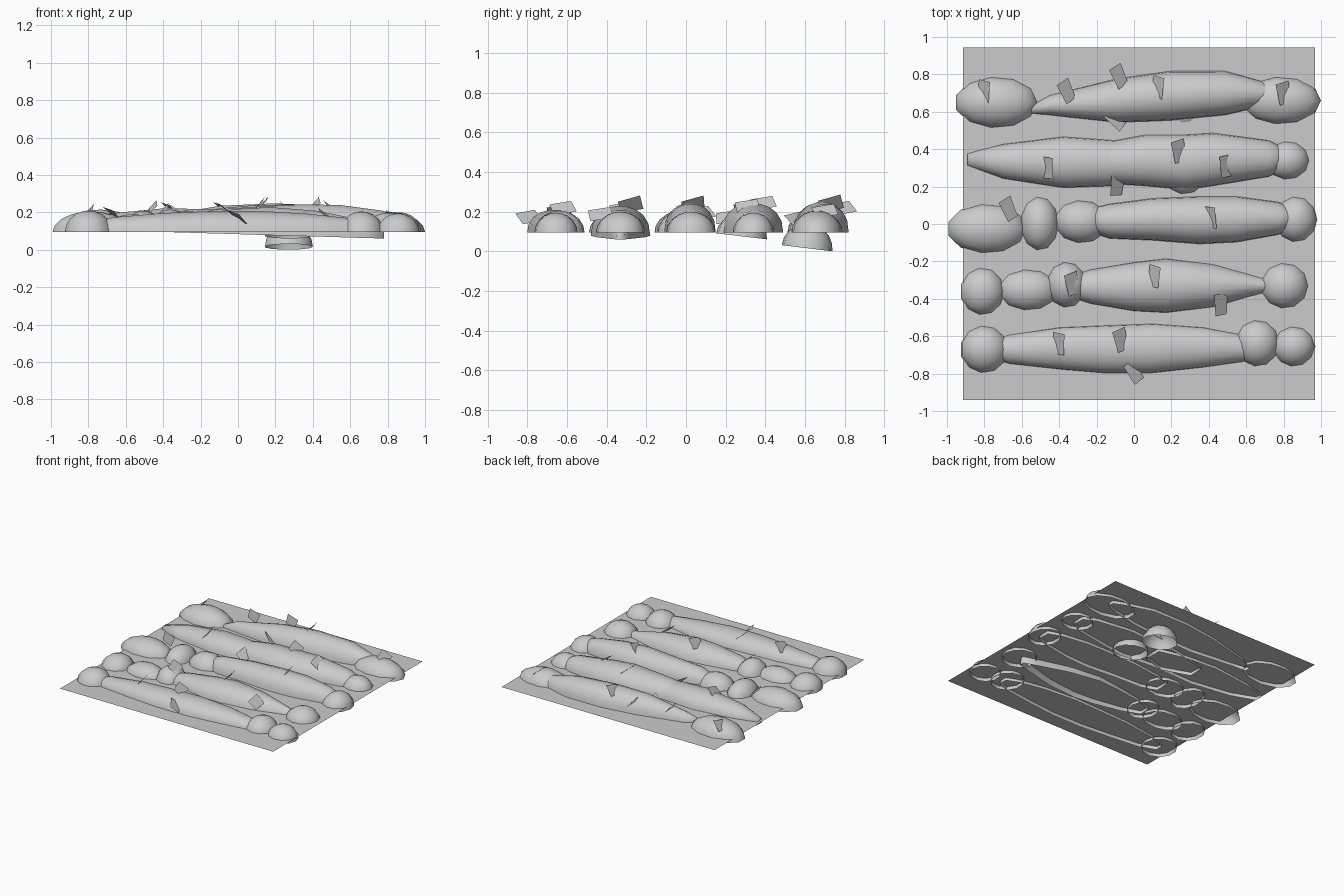
import bpy, bmesh, math
from mathutils import Matrix, Vector, Euler

if "Cube" in bpy.data.objects:
    bpy.data.objects.remove(bpy.data.objects["Cube"])

BASE = 0.095


def finish(name, bm, smooth=True):
    me = bpy.data.meshes.new(name)
    bmesh.ops.recalc_face_normals(bm, faces=bm.faces)
    # open shells: make the outside face upward
    if sum(f.normal.z * f.calc_area() for f in bm.faces) < 0:
        bmesh.ops.reverse_faces(bm, faces=bm.faces)
    for f in bm.faces:
        f.smooth = smooth
    bm.to_mesh(me)
    bm.free()
    ob = bpy.data.objects.new(name, me)
    bpy.context.collection.objects.link(ob)
    return ob


def clod(name, x0, x1, y0, y1, top, base=BASE, tilt=0.0, n=11):
    """Open-bottomed faceted dome filling a rectangle."""
    bm = bmesh.new()
    rings = []
    for deg in (0, 18, 38, 58, 76):
        a = math.radians(deg)
        rings.append([bm.verts.new((math.cos(a) * math.cos(2 * math.pi * i / n),
                                    math.cos(a) * math.sin(2 * math.pi * i / n),
                                    math.sin(a))) for i in range(n)])
    for lo, hi in zip(rings, rings[1:]):
        for i in range(n):
            j = (i + 1) % n
            bm.faces.new((lo[i], lo[j], hi[j], hi[i]))
    tip = bm.verts.new((0, 0, 1))
    for i in range(n):
        bm.faces.new((rings[-1][i], rings[-1][(i + 1) % n], tip))
    m = (Matrix.Translation(((x0 + x1) / 2, (y0 + y1) / 2, base))
         @ Matrix.Rotation(tilt, 4, 'X')
         @ Matrix.Diagonal(((x1 - x0) / 2, (y1 - y0) / 2, top - base, 1)))
    bm.transform(m)
    return finish(name, bm)


def ridge(name, stations, top, slope=0.0, n=9):
    """Long half-round mound lofted through (x, y_low, y_high) stations."""
    bm = bmesh.new()
    widest = max(b - a for _, a, b in stations)
    rows = []
    for x, a, b in stations:
        h = (top - BASE) * ((b - a) / widest) ** 0.7
        z = BASE + slope * (x - stations[0][0])
        rows.append([bm.verts.new((x, (a + b) / 2 + (b - a) / 2 * math.cos(math.pi * i / n),
                                   z + (h + BASE - z) * math.sin(math.pi * i / n) ** 0.85))
                     for i in range(n + 1)])
    for p, q in zip(rows, rows[1:]):
        for i in range(n):
            bm.faces.new((p[i], p[i + 1], q[i + 1], q[i]))
    bm.faces.new(rows[0])
    bm.faces.new(rows[-1])
    return finish(name, bm)


# Flat soil sheet
bm = bmesh.new()
bm.faces.new([bm.verts.new(p) for p in ((-.914, -.94, .12), (.968, -.94, .12),
                                        (.968, .945, .12), (-.914, .945, .12))])
finish("soil_sheet", bm)

# Long furrow mounds
ridge("ridge_back", [(-.56, .59, .63), (-.45, .58, .69), (-.09, .54, .78), (.19, .55, .82),
                     (.49, .58, .82), (.7, .63, .76), (.8, .67, .72)], .25)
ridge("ridge_second_left", [(-.89, .31, .38), (-.7, .24, .43), (-.38, .19, .47),
                            (-.1, .2, .45), (.1, .26, .4)], .225)
ridge("ridge_second_right", [(-.3, .28, .4), (-.1, .21, .45), (.06, .2, .48), (.27, .18, .48),
                             (.42, .2, .49), (.72, .25, .45), (.82, .3, .4)], .245)
ridge("ridge_middle", [(-.25, -.04, .08), (-.13, -.08, .11), (.1, -.09, .14), (.35, -.11, .15),
                       (.55, -.1, .15), (.77, -.06, .12), (.88, -.02, .08)], .245)
ridge("ridge_fourth", [(-.38, -.38, -.29), (-.23, -.43, -.24), (0, -.47, -.2), (.17, -.48, -.18),
                       (.42, -.45, -.21), (.68, -.38, -.28), (.78, -.35, -.31)], .23, -.03)
ridge("ridge_front", [(-.8, -.7, -.64), (-.67, -.75, -.59), (-.4, -.78, -.55), (-.17, -.8, -.54),
                      (.1, -.8, -.53), (.37, -.77, -.55), (.58, -.74, -.59), (.68, -.7, -.63)], .21)

# Round clods at the ends of the rows
clods = [
    (-.96, -.51, .51, .79, .215), (.57, 1.0, .53, .79, .205),
    (.70, .94, .235, .445, .195),
    (-1.0, -.57, -.16, .11, .205), (-.61, -.40, -.145, .15, .21), (-.43, -.13, -.105, .13, .21),
    (.75, .98, -.10, .15, .20),
    (-.93, -.69, -.49, -.23, .20), (-.73, -.40, -.465, -.24, .19), (-.47, -.25, -.45, -.20, .215),
    (.675, .935, -.455, -.205, .20),
    (-.93, -.67, -.80, -.54, .21), (.54, .78, -.765, -.51, .205), (.74, .97, -.765, -.545, .195),
]
for i, c in enumerate(clods):
    clod("clod_%02d" % i, *c)

# Two clods sunk through the sheet
clod("sunken_clod_back", .14, .40, .48, .74, .14, .016, -.12)
clod("sunken_clod_second", .14, .40, .15, .41, .19, .076, -.12)

# Loose leaf scraps stuck in the mounds: x, y, z, yaw in degrees
scraps = [
    (-.80, .71, .20, -12), (-.36, .71, .215, 35), (-.08, .79, .215, 35), (.13, .73, .24, -15),
    (-.10, .56, .16, 55), (.80, .70, .20, 20),
    (-.46, .30, .22, -6), (.24, .39, .24, 20), (.495, .31, .225, 14), (-.09, .21, .17, 5),
    (-.67, .08, .19, 35), (.41, .035, .235, -3),
    (-.33, -.32, .21, 22), (.11, -.28, .235, -15), (.465, -.43, .185, 12),
    (-.40, -.64, .205, -10), (-.07, -.62, .215, 25), (0, -.79, .17, 40),
]
for i, (x, y, z, yaw) in enumerate(scraps):
    bm = bmesh.new()
    w, l = .045, .058
    bm.faces.new([bm.verts.new(p) for p in ((-w, -l, 0), (w * .8, -l, 0), (w, l, .01), (-w, l, 0))])
    side = -1 if yaw < 0 else 1
    rot = Euler((math.radians(12), math.radians(side * 42), math.radians(yaw))).to_matrix().to_4x4()
    bm.transform(Matrix.Translation(Vector((x, y, z))) @ rot)
    finish("leaf_scrap_%02d" % i, bm, False)
